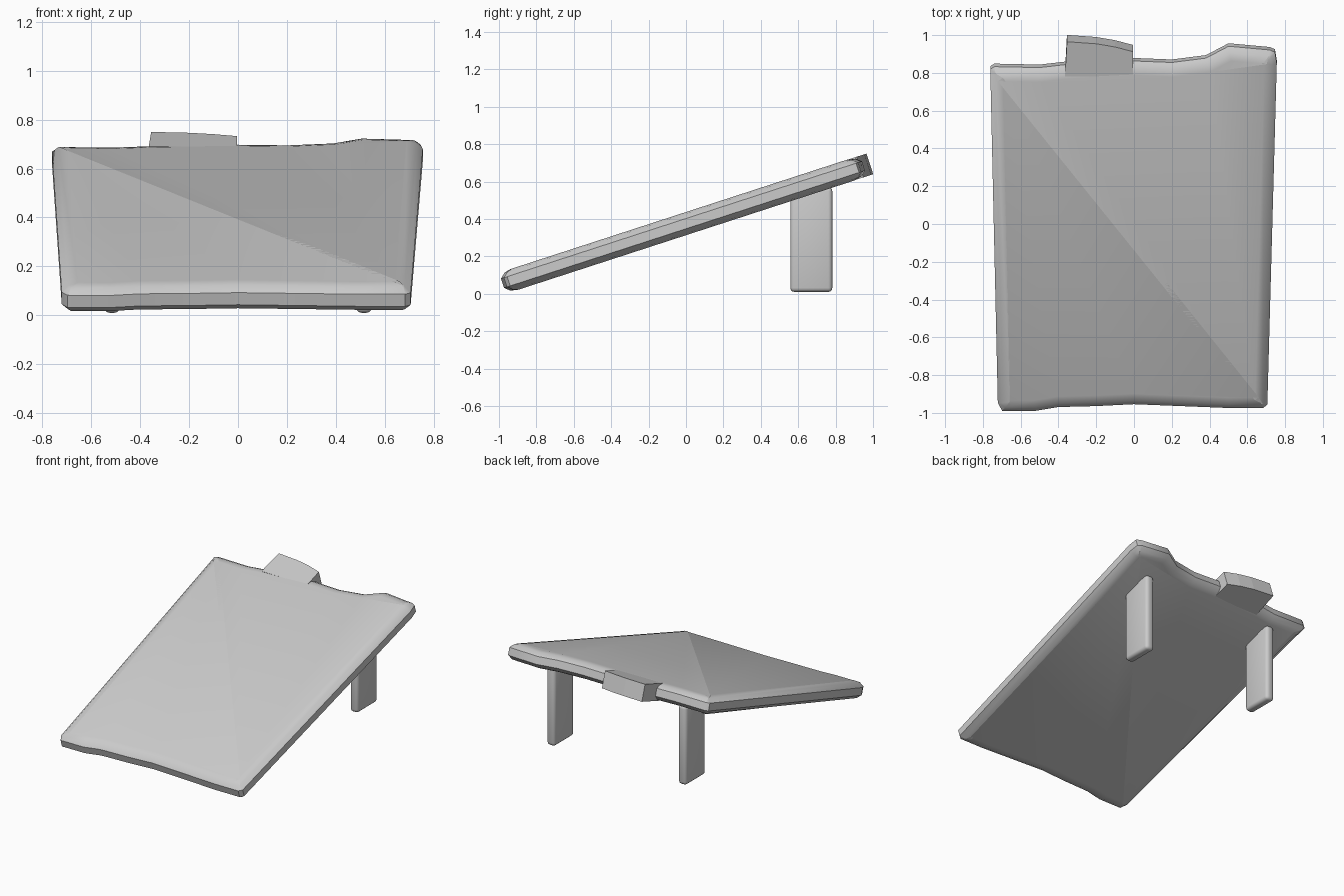
import bpy, bmesh, math
from mathutils import Vector

if "Cube" in bpy.data.objects:
    bpy.data.objects.remove(bpy.data.objects["Cube"])

SLOPE = 0.325
ANG = math.atan(SLOPE)
NORMAL = Vector((0, -math.sin(ANG), math.cos(ANG)))


def on_slope(p, h):
    """Plan point p lifted onto the tilted mid-plane, then moved h along its normal."""
    return Vector((p[0], p[1], 0.375 + SLOPE * p[1])) + NORMAL * h


def inset(points, d):
    """Mitred inward offset of a counter-clockwise outline."""
    out, n = [], len(points)
    for i in range(n):
        a, b, c = (Vector(points[(i + k) % n]) for k in (-1, 0, 1))
        e1, e2 = (b - a).normalized(), (c - b).normalized()
        n1, n2 = Vector((-e1.y, e1.x)), Vector((-e2.y, e2.x))
        m = (n1 + n2).normalized()
        out.append(b + m * d / max(m.dot(n1), 0.6))
    return out


def make_object(name, bm, smooth=None):
    bmesh.ops.recalc_face_normals(bm, faces=bm.faces)
    mesh = bpy.data.meshes.new(name)
    bm.to_mesh(mesh)
    bm.free()
    ob = bpy.data.objects.new(name, mesh)
    bpy.context.collection.objects.link(ob)
    if smooth:
        bpy.ops.object.select_all(action='DESELECT')
        ob.select_set(True)
        bpy.context.view_layer.objects.active = ob
        bpy.ops.object.shade_smooth_by_angle(angle=math.radians(smooth))
    return ob


def slab(name, outline, profile, smooth=None):
    """Stack inset copies of the outline through the thickness and cap both ends."""
    bm = bmesh.new()
    rings = [[bm.verts.new(on_slope(p, h)) for p in inset(outline, d)] for d, h in profile]
    n = len(outline)
    for lo, hi in zip(rings, rings[1:]):
        for i in range(n):
            j = (i + 1) % n
            bm.faces.new((lo[i], lo[j], hi[j], hi[i]))
    bm.faces.new(rings[0][::-1])
    bm.faces.new(rings[-1])
    return make_object(name, bm, smooth)


# Worn tilted board with rolled edges
board = [(-0.70, -0.985), (-0.52, -0.985), (-0.40, -0.965), (-0.20, -0.96),
         (0, -0.95), (0.20, -0.958), (0.50, -0.97), (0.685, -0.97), (0.71, -0.95),
         (0.76, 0.86), (0.75, 0.92), (0.72, 0.933), (0.50, 0.953), (0.38, 0.89),
         (0.20, 0.867), (0, 0.875), (-0.20, 0.865), (-0.37, 0.855),
         (-0.50, 0.84), (-0.74, 0.845), (-0.765, 0.83), (-0.725, -0.94)]
slab("board", board, [(0.07, -0.059), (0.03, -0.05), (0.004, -0.026),
                      (0.004, 0.026), (0.03, 0.05), (0.07, 0.059)], 40)

# Broken splinter left at the upper edge
tab = [(-0.365, 0.80), (-0.005, 0.80), (-0.005, 0.93), (-0.10, 0.955), (-0.20, 0.972), (-0.355, 0.983)]
slab("broken_tab", tab, [(0, -0.058), (0, 0.058)])

# Pair of rear legs
for side, label in ((-1, "left"), (1, "right")):
    bm = bmesh.new()
    bmesh.ops.create_cube(bm, size=1)
    for v in bm.verts:
        v.co = Vector((side * 0.515 + v.co.x * 0.065, 0.67 + v.co.y * 0.225, 0.29 + v.co.z * 0.56))
    bmesh.ops.bevel(bm, geom=bm.edges[:], offset=0.022, segments=3, profile=0.5, affect='EDGES')
    make_object("leg_" + label, bm, 40)
